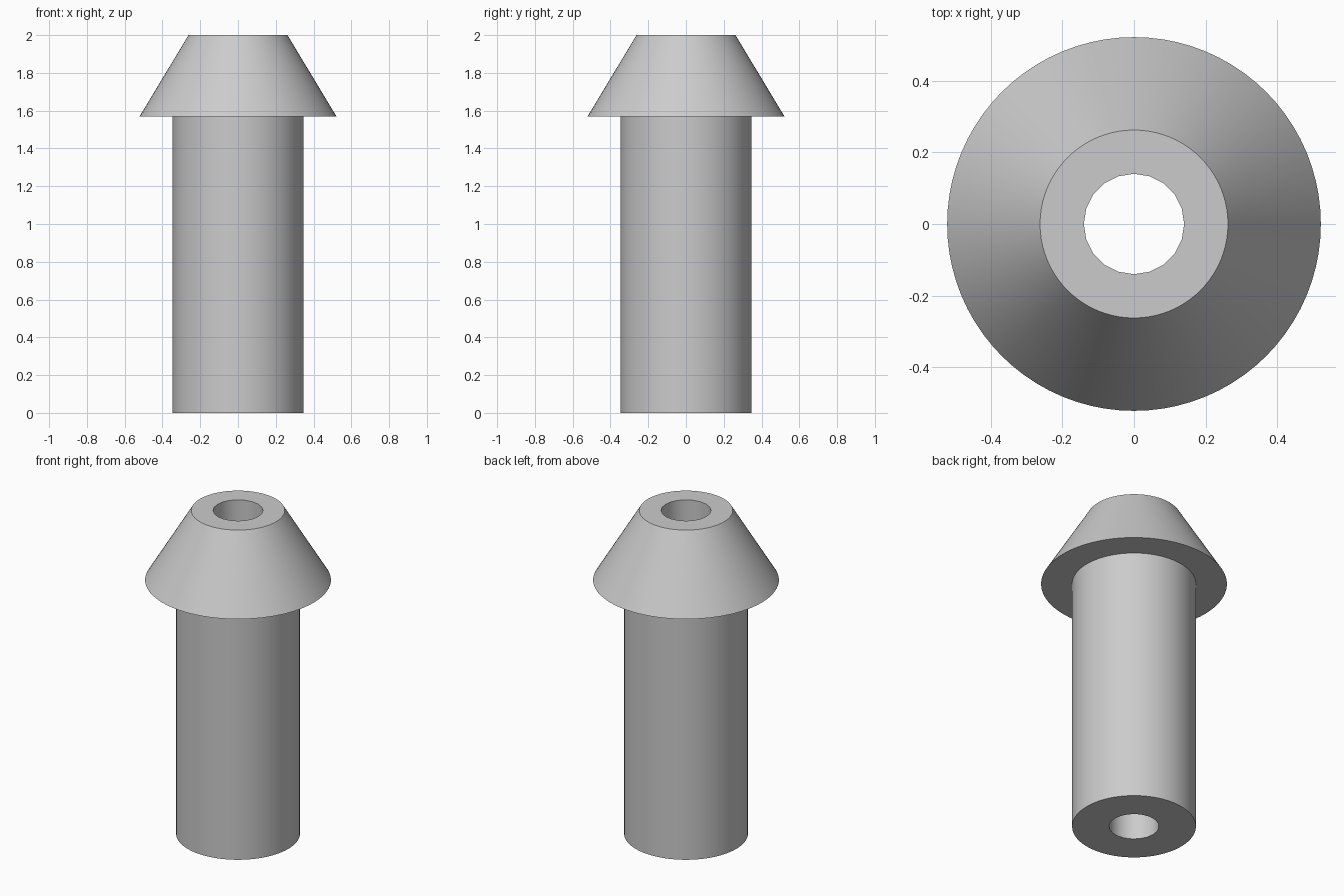
import bpy
import bmesh
from math import cos, sin, tau, radians

if "Cube" in bpy.data.objects:
    bpy.data.objects.remove(bpy.data.objects["Cube"], do_unlink=True)

BORE_SIDES = 20
STEP = 4                      # outer segments per bore segment
OUTER_SIDES = BORE_SIDES * STEP
BORE_R, STEM_R, FLARE_R, TIP_R = 0.14, 0.347, 0.521, 0.262
JOINT_Z, TOP_Z = 1.57, 2.0

grey = bpy.data.materials.new("plain grey")
grey.use_nodes = True
grey.diffuse_color = (0.6, 0.6, 0.6, 1)
grey.node_tree.nodes["Principled BSDF"].inputs["Base Color"].default_value = grey.diffuse_color


def ring(bm, radius, z, sides):
    return [bm.verts.new((radius * cos(tau * i / sides), radius * sin(tau * i / sides), z))
            for i in range(sides)]


def wall(bm, a, b):
    """Quads between two rings with equal side counts."""
    n = len(a)
    for i in range(n):
        j = (i + 1) % n
        bm.faces.new((a[i], a[j], b[j], b[i]))


def holed_cap(bm, outer, inner):
    """Flat annulus joining the fine outer ring to the coarser bore ring."""
    for i in range(BORE_SIDES):
        arc = [outer[(i * STEP + k) % OUTER_SIDES] for k in range(STEP + 1)]
        bm.faces.new(arc + [inner[(i + 1) % BORE_SIDES], inner[i]])


def finish(bm, name):
    mesh = bpy.data.meshes.new(name)
    bm.to_mesh(mesh)
    bm.free()
    mesh.materials.append(grey)
    obj = bpy.data.objects.new(name, mesh)
    bpy.context.collection.objects.link(obj)
    bpy.ops.object.select_all(action='DESELECT')
    obj.select_set(True)
    bpy.context.view_layer.objects.active = obj
    bpy.ops.object.shade_smooth_by_angle(angle=radians(30))


def tube_part(name, profile, cap_z, open_z):
    """Outer profile running from the capped end to the open joint, plus the bore."""
    bm = bmesh.new()
    rings = [ring(bm, r, z, OUTER_SIDES) for r, z in profile]
    for a, b in zip(rings, rings[1:]):
        wall(bm, a, b)
    bore_cap = ring(bm, BORE_R, cap_z, BORE_SIDES)
    bore_open = ring(bm, BORE_R, open_z, BORE_SIDES)
    wall(bm, bore_open, bore_cap)
    holed_cap(bm, rings[0], bore_cap)
    # Consistent normals, oriented so the flat cap faces away from the joint
    bmesh.ops.recalc_face_normals(bm, faces=bm.faces)
    bm.normal_update()
    cap = bm.faces[:][-1]
    if cap.normal.z * (cap_z - open_z) < 0:
        bmesh.ops.reverse_faces(bm, faces=bm.faces)
    finish(bm, name)


# Hollow straight stem
tube_part("stem", [(STEM_R, 0), (STEM_R, JOINT_Z)], 0, JOINT_Z)

# Flared conical head with a flat underside lip
tube_part("flared_head", [(TIP_R, TOP_Z), (FLARE_R, JOINT_Z), (STEM_R, JOINT_Z)], TOP_Z, JOINT_Z)
